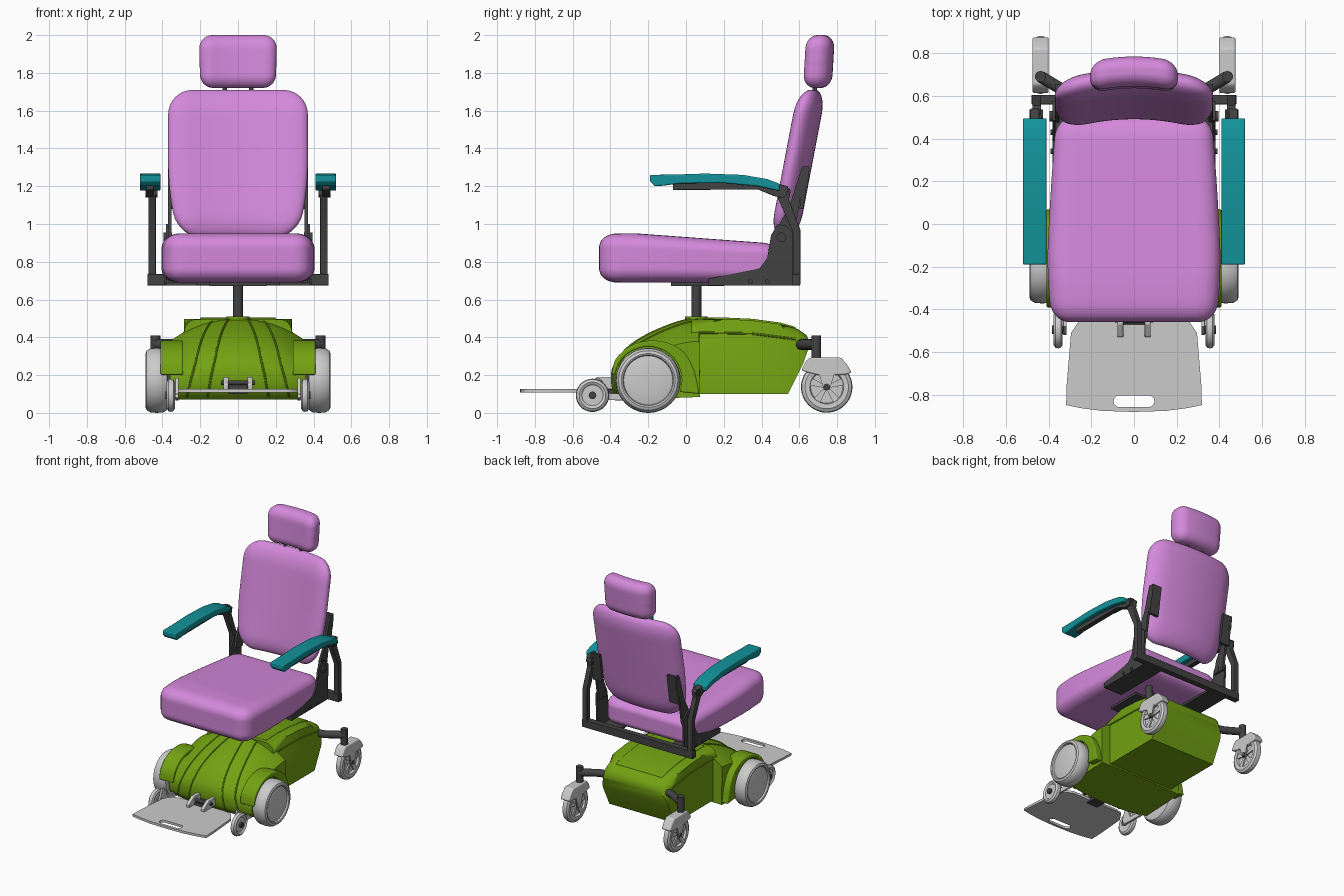
import bpy, bmesh, math
from mathutils import Vector

if "Cube" in bpy.data.objects:
    bpy.data.objects.remove(bpy.data.objects["Cube"])


def material(name, rgb):
    m = bpy.data.materials.new(name)
    m.diffuse_color = (*rgb, 1)
    m.use_nodes = True
    m.node_tree.nodes["Principled BSDF"].inputs["Base Color"].default_value = m.diffuse_color
    return m


PINK = material("pink_fabric", (0.66, 0.25, 0.71))
GREEN = material("green_shell", (0.17, 0.36, 0.006))
TEAL = material("teal_pad", (0.006, 0.29, 0.32))
DARK = material("dark_metal", (0.055, 0.055, 0.055))


def finish(name, bm, mat=None, mirror=False, bevel=0, angle=35):
    bmesh.ops.recalc_face_normals(bm, faces=bm.faces)
    me = bpy.data.meshes.new(name)
    bm.to_mesh(me)
    bm.free()
    me.shade_smooth()
    me.set_sharp_from_angle(angle=math.radians(angle))
    ob = bpy.data.objects.new(name, me)
    bpy.context.collection.objects.link(ob)
    if mat:
        me.materials.append(mat)
    if bevel:
        b = ob.modifiers.new("bevel", 'BEVEL')
        b.width, b.segments, b.limit_method = bevel, 3, 'ANGLE'
    if mirror:
        ob.modifiers.new("mirror", 'MIRROR')
    return ob


def add_loft(bm, rings):
    vs = [[bm.verts.new(p) for p in r] for r in rings]
    n = len(vs[0])
    for a, b in zip(vs, vs[1:]):
        for i in range(n):
            bm.faces.new((a[i], a[(i + 1) % n], b[(i + 1) % n], b[i]))
    bm.faces.new(vs[0])
    bm.faces.new(vs[-1])


def prism(name, yz, x0, x1, mat=None, mirror=True, bevel=0):
    """Side-view outline extruded across x."""
    bm = bmesh.new()
    add_loft(bm, [[(x, y, z) for y, z in yz] for x in (x0, x1)])
    return finish(name, bm, mat, mirror, bevel)


def box(name, x, y, z, mat=None, mirror=True, bevel=0):
    return prism(name, [(y[0], z[0]), (y[1], z[0]), (y[1], z[1]), (y[0], z[1])], *x, mat, mirror, bevel)


def rod(name, pts, r, mat=None, mirror=True, n=20):
    """Round tube through the points."""
    pts = [Vector(p) for p in pts]
    rings = []
    for i, p in enumerate(pts):
        d = (pts[min(i + 1, len(pts) - 1)] - pts[max(i - 1, 0)]).normalized()
        u = d.cross(Vector((0, 0, 1)) if abs(d.z) < 0.9 else Vector((1, 0, 0))).normalized()
        v = d.cross(u)
        rings.append([p + r * (u * math.cos(a) + v * math.sin(a))
                      for a in (2 * math.pi * k / n for k in range(n))])
    bm = bmesh.new()
    add_loft(bm, rings)
    return finish(name, bm, mat, mirror)


def wheel(name, y, z, prof, mat=None, n=48):
    """Profile of (x, radius) turned about a sideways axle."""
    bm = bmesh.new()
    add_loft(bm, [[(x, y + r * math.cos(2 * math.pi * k / n), z + r * math.sin(2 * math.pi * k / n))
                   for k in range(n)] for x, r in prof])
    return finish(name, bm, mat, True)


def cushion(name, half, rad, shape):
    """Rounded box, bent by shape()."""
    bm = bmesh.new()
    bmesh.ops.create_cube(bm, size=2)
    bmesh.ops.subdivide_edges(bm, edges=bm.edges, cuts=23, use_grid_fill=True)
    for v in bm.verts:
        p = Vector([c * h for c, h in zip(v.co, half)])
        core = Vector([max(r - h, min(h - r, c)) for c, h, r in zip(p, half, rad)])
        d = Vector([(a - b) / r for a, b, r in zip(p, core, rad)]).normalized()
        v.co = shape(*(core + Vector([a * r for a, r in zip(d, rad)])))
    return finish(name, bm, PINK, angle=80)


def smooth(pts, steps=4):
    """Catmull-Rom through open points."""
    q = [Vector(p) for p in [pts[0], *pts, pts[-1]]]
    out = []
    for a, b, c, d in zip(q, q[1:], q[2:], q[3:]):
        for s in range(steps):
            t = s / steps
            out.append(0.5 * (2 * b + (c - a) * t + (2 * a - 5 * b + 4 * c - d) * t * t
                              + (3 * b - a - 3 * c + d) * t ** 3))
    return out + [q[-1]]


# Cushions
def seat_shape(x, y, z):
    k = 1 - 0.10 * max(0, (y + 0.18) / 0.66) ** 1.3 - 0.05 * max(0, (-0.15 - y) / 0.33) ** 2
    drop = 0.055 * max(0, min(1, (y + 0.28) / 0.75)) * max(0, (z + 0.13) / 0.26)
    return x * k, y + 0.02, z + 0.82 - drop


def back_shape(x, y, z):
    k = 1 - 0.15 * max(0, (0.02 - z) / 0.41) ** 2
    return x * k, y + 0.607 + 0.19 * z - 0.38 * x * x, z + 1.32


cushion("seat", (0.405, 0.48, 0.13), (0.09, 0.09, 0.075), seat_shape)
cushion("backrest", (0.37, 0.062, 0.39), (0.13, 0.06, 0.13), back_shape)
cushion("headrest", (0.205, 0.07, 0.14), (0.07, 0.06, 0.07),
        lambda x, y, z: (x * (1 + 0.15 * (z - 0.05) * (z < 0)), y + 0.71 + 0.06 * z - 0.6 * x * x, z + 1.86))
rod("headrest_post", [(0.07, 0.67, 1.6), (0.07, 0.69, 1.8)], 0.012, DARK)

# Armrests and their supports
prism("armrest", [(-0.19, 1.26), (-0.19, 1.225), (-0.165, 1.2), (-0.12, 1.203), (-0.03, 1.215), (0.2, 1.217),
                  (0.38, 1.2), (0.495, 1.175), (0.495, 1.213), (0.43, 1.238), (0.3, 1.26), (0.1, 1.267),
                  (-0.05, 1.262)], 0.41, 0.52, TEAL, bevel=0.007)
prism("armrest_rail", [(-0.07, 1.18), (0.38, 1.183), (0.46, 1.15), (0.5, 1.14), (0.54, 1.17), (0.54, 1.2),
                       (0.5, 1.21), (0.4, 1.205), (0.2, 1.22), (-0.07, 1.22)], 0.445, 0.485, DARK, bevel=0.004)
prism("arm_post", [(0.565, 0.68), (0.605, 0.68), (0.605, 0.97), (0.545, 1.13), (0.555, 1.18), (0.53, 1.2),
                   (0.49, 1.18), (0.485, 1.14), (0.565, 0.96)], 0.435, 0.475, DARK, bevel=0.004)
rod("arm_pivot", [(0.425, 0.51, 1.165), (0.49, 0.51, 1.165)], 0.025, DARK)
box("rear_crossbar", (-0.48, 0.48), (0.56, 0.605), (0.675, 0.735), DARK, False, 0.004)

# Seat side brackets
prism("side_bracket", [(0.12, 0.675), (0.12, 0.71), (0.39, 0.765), (0.43, 0.82), (0.45, 0.94), (0.485, 1.0),
                       (0.53, 0.99), (0.575, 0.945), (0.565, 0.76), (0.57, 0.675)], 0.368, 0.382, DARK)
prism("back_bracket", [(0.475, 0.9), (0.495, 1.0), (0.55, 1.1), (0.615, 1.305), (0.655, 1.305), (0.645, 1.21),
                       (0.605, 1.13), (0.565, 0.9)], 0.352, 0.37, DARK)
prism("back_flange", [(0.6, 1.08), (0.635, 1.305), (0.655, 1.305), (0.62, 1.08)], 0.29, 0.37, DARK)
box("under_seat_flange", (0.22, 0.382), (0.12, 0.57), (0.674, 0.69), DARK)
rod("recline_pivot", [(0.35, 0.505, 0.93), (0.395, 0.505, 0.93)], 0.025, DARK)
for i, y in enumerate((0.34, 0.43)):
    rod(f"bracket_bolt_{i}", [(0.38, y, 0.695), (0.39, y, 0.695)], 0.013, DARK, n=12)

# Seat post
rod("seat_post", [(0, 0.055, 0.48), (0, 0.055, 0.69)], 0.026, DARK, False)
rod("seat_post_collar", [(0, 0.055, 0.47), (0, 0.055, 0.51)], 0.06, GREEN, False, 32)
box("seat_mount", (-0.15, 0.15), (-0.08, 0.2), (0.672, 0.695), DARK, False)

# Front shell with raised ribs
FRONT = smooth([(-0.34, 0.07), (-0.385, 0.12), (-0.395, 0.2), (-0.375, 0.27), (-0.31, 0.35), (-0.22, 0.41),
                (-0.12, 0.455), (-0.02, 0.488), (0.07, 0.5)])


def shell(x, p):
    u = abs(x) / 0.36
    return Vector((x, 0.07 + (p[0] - 0.07) * (1 - 0.12 * u ** 3), 0.07 + (p[1] - 0.07) * (1 - 0.28 * u ** 2.2)))


bm = bmesh.new()
add_loft(bm, [[shell(0.03 * i, p) for p in FRONT + [(0.075, 0.09)]] for i in range(-12, 13)])
finish("front_shell", bm, GREEN)
for i, (top, low) in enumerate(((0.03, 0.17), (0.12, 0.28))):
    n = len(FRONT) - 1
    rod(f"shell_rib_{i}", [shell(top + (low - top) * (1 - k / n) ** 0.8, FRONT[k]) for k in range(2, n + 1)],
        0.006, GREEN, n=8)

# Wheel arches
arch = smooth([(-0.392, 0.2), (-0.375, 0.28), (-0.3, 0.352), (-0.2, 0.382), (-0.1, 0.372), (-0.01, 0.32),
               (0.045, 0.22), (0.07, 0.1)], 3)
inner = [(-0.2 + 0.178 * math.cos(a), 0.172 + 0.178 * math.sin(a))
         for a in (math.radians(d) for d in range(-20, 171, 10))]
prism("wheel_arch", [tuple(p) for p in arch] + inner, 0.29, 0.41, GREEN, bevel=0.008)

# Rear body and lid
REAR = [(0.03, 0.1), (0.03, 0.495), (0.2, 0.497), (0.35, 0.49), (0.5, 0.47), (0.59, 0.445), (0.64, 0.41),
        (0.655, 0.36), (0.62, 0.26), (0.54, 0.1)]
bm = bmesh.new()
add_loft(bm, [[(x, y, z) for y, z in REAR] for x in (-0.285, 0.285)])
edges = [e for e in bm.edges if abs(e.verts[0].co.x - e.verts[1].co.x) < 1e-4
         and min(v.co.z for v in e.verts) > 0.3]
bmesh.ops.bevel(bm, geom=edges, offset=0.065, segments=6, profile=0.5, affect='EDGES')
finish("rear_body", bm, GREEN, angle=40)
prism("rear_lid", [(0.06, 0.47), (0.06, 0.503), (0.2, 0.505), (0.35, 0.498), (0.5, 0.478), (0.58, 0.455),
                   (0.58, 0.42)], -0.2, 0.2, GREEN, False, 0.006)
rod("lid_seam", [(0.285, 0.07, 0.425), (0.285, 0.35, 0.42), (0.285, 0.58, 0.39)], 0.006, GREEN, n=8)

# Drive wheels
wheel("drive_wheel", -0.2, 0.172, [(0.37, 0.10), (0.37, 0.135), (0.376, 0.157), (0.395, 0.169), (0.43, 0.172),
                                   (0.465, 0.169), (0.484, 0.157), (0.49, 0.142), (0.486, 0.134),
                                   (0.474, 0.13), (0.478, 0.12), (0.478, 0.02)])
rod("drive_axle", [(0.3, -0.2, 0.172), (0.4, -0.2, 0.172)], 0.05, DARK)

# Rear casters
CY, CZ = 0.745, 0.137
wheel("caster_wheel", CY, CZ, [(0.428, 0.02), (0.428, 0.085), (0.412, 0.09), (0.41, 0.115), (0.42, 0.132),
                               (0.4375, 0.136), (0.455, 0.132), (0.465, 0.115), (0.463, 0.09),
                               (0.447, 0.085), (0.447, 0.02)])
rod("caster_axle", [(0.4, CY, CZ), (0.475, CY, CZ)], 0.018, DARK)
for i in range(5):
    a = math.radians(90 + 72 * i)
    c, s = math.cos(a), math.sin(a)
    prism(f"caster_spoke_{i}", [(CY + r * c - w * s, CZ + r * s + w * c) for r, w in
                                ((0.015, 0.008), (0.088, 0.02), (0.088, -0.02), (0.015, -0.008))], 0.418, 0.457)
hood = [(0.61, 0.225), (0.635, 0.275), (0.655, 0.292), (0.82, 0.292), (0.85, 0.26), (0.877, 0.215)]
prism("caster_hood", hood + [(0.855, 0.205), (0.8, 0.2), (0.7, 0.2), (0.64, 0.215)], 0.4, 0.475, bevel=0.008)
for i, x in enumerate((0.4, 0.468)):
    prism(f"caster_fork_{i}", [(0.69, 0.25), (0.8, 0.25), (0.76, CZ - 0.015), (0.73, CZ - 0.015)], x, x + 0.007)
rod("caster_stem", [(0.4375, 0.69, 0.28), (0.4375, 0.69, 0.41)], 0.026, DARK)
rod("caster_arm", [(0.2, 0.59, 0.362), (0.32, 0.62, 0.362), (0.4375, 0.69, 0.362)], 0.028, DARK)

# Front anti-tip wheels
wheel("front_small_wheel", -0.495, 0.093, [(0.338, 0.02), (0.338, 0.06), (0.334, 0.07), (0.342, 0.084),
                                           (0.355, 0.088), (0.368, 0.084), (0.378, 0.07), (0.374, 0.06),
                                           (0.368, 0.055), (0.368, 0.02)])
rod("small_wheel_axle", [(0.315, -0.495, 0.093), (0.384, -0.495, 0.093)], 0.02, DARK)
prism("small_wheel_arm", [(-0.52, 0.08), (-0.5, 0.07), (-0.3, 0.065), (-0.3, 0.1), (-0.42, 0.105), (-0.45, 0.18),
                          (-0.48, 0.185), (-0.51, 0.11)], 0.315, 0.332, bevel=0.003)

# Footplate with a hand slot
half = [(0, -0.88), (0.15, -0.875), (0.25, -0.862), (0.318, -0.848), (0.315, -0.75), (0.295, -0.51), (0.255, -0.45),
        (0.2, -0.43)]
outline = half + [(-x, y) for x, y in half[:0:-1]]
slot = [(s * (0.068 + 0.028 * math.cos(a)), -0.83 + 0.028 * s * math.sin(a))
        for s in (1, -1) for a in (math.radians(d) for d in range(-90, 91, 30))]
cu = bpy.data.curves.new("footplate_outline", 'CURVE')
cu.dimensions, cu.fill_mode, cu.extrude = '2D', 'BOTH', 0.009
for pts in (outline, slot):
    sp = cu.splines.new('POLY')
    sp.points.add(len(pts) - 1)
    sp.use_cyclic_u = True
    for q, (x, y) in zip(sp.points, pts):
        q.co = (x, y, 0, 1)
tmp = bpy.data.objects.new("footplate_outline", cu)
plate = bpy.data.objects.new("footplate", bpy.data.meshes.new_from_object(tmp))
bpy.data.objects.remove(tmp)
plate.location.z = 0.118
bpy.context.collection.objects.link(plate)
prism("footplate_hinge", [(-0.53, 0.125), (-0.53, 0.15), (-0.47, 0.19), (-0.36, 0.19), (-0.36, 0.125)],
      0.05, 0.078, bevel=0.004)
rod("footplate_hinge_pin", [(-0.09, -0.45, 0.16), (0.09, -0.45, 0.16)], 0.012, DARK, False)
box("footplate_mount", (-0.05, 0.05), (-0.47, -0.36), (0.1, 0.15), DARK, False, 0.004)
